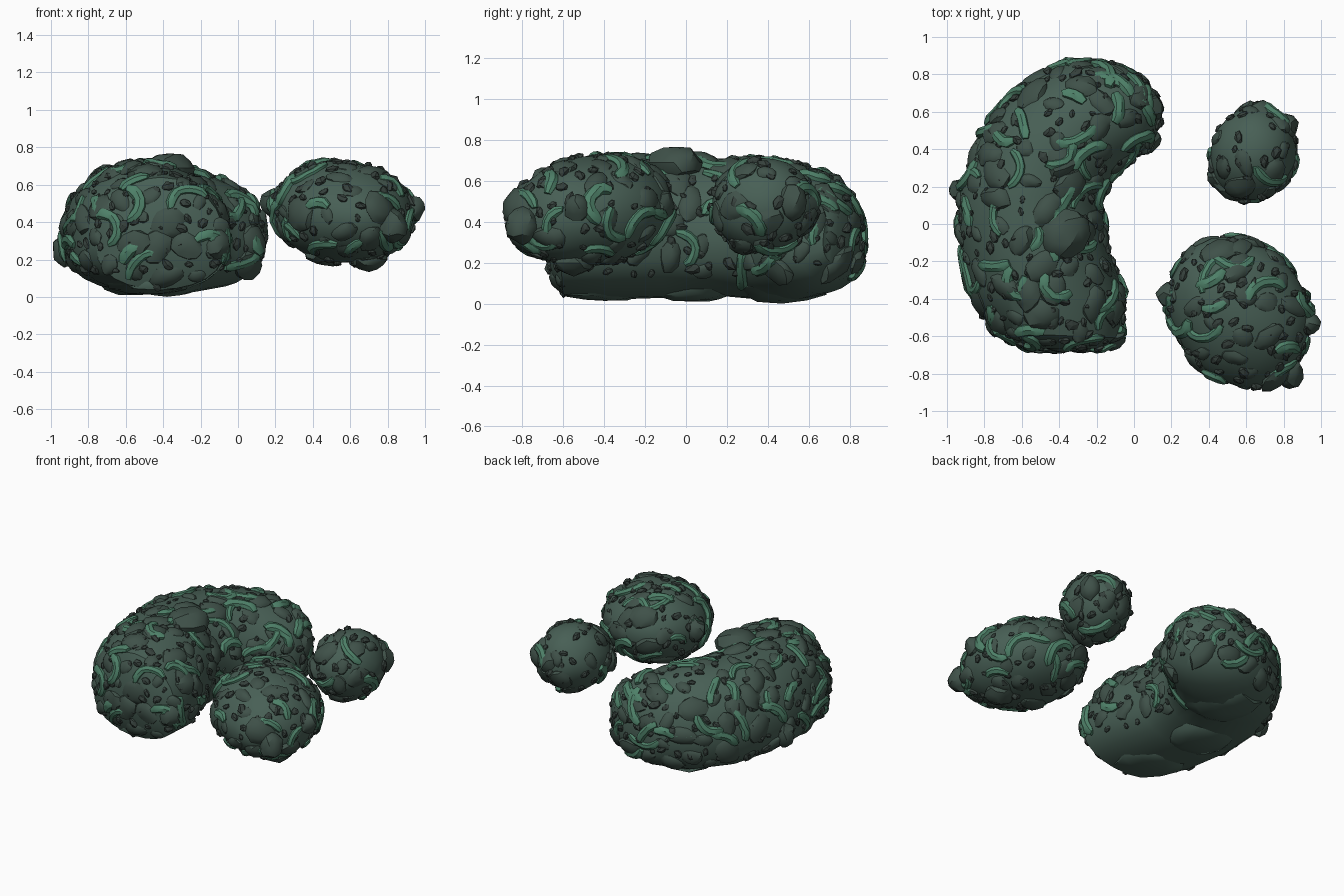
import bpy, bmesh, math, random
from mathutils import Vector, Matrix, noise
from mathutils.bvhtree import BVHTree

if "Cube" in bpy.data.objects:
    bpy.data.objects.remove(bpy.data.objects["Cube"])

random.seed(5)


def material(name, rgb):
    m = bpy.data.materials.new(name)
    m.diffuse_color = (*rgb, 1)
    m.use_nodes = True
    m.node_tree.nodes["Principled BSDF"].inputs["Base Color"].default_value = m.diffuse_color
    return m


BODY = material("rock_green_grey", (0.064, 0.115, 0.091))
STONE = material("stone_dark", (0.050, 0.083, 0.067))
PEBBLE = material("pebble_dark", (0.036, 0.052, 0.045))
MOSS = material("moss_green", (0.075, 0.215, 0.138))


def finish(bm, name, mat, angle):
    bmesh.ops.recalc_face_normals(bm, faces=bm.faces)
    me = bpy.data.meshes.new(name)
    bm.to_mesh(me)
    bm.free()
    ob = bpy.data.objects.new(name, me)
    bpy.context.collection.objects.link(ob)
    me.materials.append(mat)
    if angle:
        bpy.ops.object.select_all(action='DESELECT')
        ob.select_set(True)
        bpy.context.view_layer.objects.active = ob
        bpy.ops.object.shade_smooth_by_angle(angle=math.radians(angle))
    return ob


# Kidney rock: sections from an outer to an inner edge point, with low and high z
SECTIONS = [
    (-0.55, -0.665, -0.17, -0.665, 0.16, 0.50),
    (-0.76, -0.58, -0.07, -0.61, 0.04, 0.64),
    (-0.88, -0.36, -0.05, -0.39, 0.02, 0.71),
    (-0.94, -0.05, -0.14, -0.12, 0.03, 0.72),
    (-0.93, 0.20, -0.17, 0.10, 0.04, 0.71),
    (-0.82, 0.49, -0.11, 0.25, 0.02, 0.71),
    (-0.62, 0.74, 0.00, 0.35, 0.02, 0.69),
    (-0.37, 0.87, 0.11, 0.43, 0.05, 0.63),
    (-0.12, 0.86, 0.14, 0.55, 0.11, 0.55),
    (0.02, 0.79, 0.14, 0.67, 0.20, 0.44),
]


def kidney_mesh():
    bm = bmesh.new()
    n, rings = 24, []
    for x0, y0, x1, y1, lo, hi in SECTIONS:
        outer, inner = Vector((x0, y0, 0)), Vector((x1, y1, 0))
        c, half = (outer + inner) / 2, (inner - outer) / 2
        ring = []
        for i in range(n):
            a = math.tau * i / n
            s, co = math.sin(a), math.cos(a)
            mid = lo + (hi - lo) * 0.42
            h = hi - mid if s > 0 else mid - lo
            p = 0.97 if s > 0 else 0.75     # flatter underside
            z = mid + h * math.copysign(abs(s) ** p, s)
            ring.append(bm.verts.new(c + half * co + Vector((0, 0, z))))
        rings.append(ring)
    for a, b in zip(rings, rings[1:]):
        for i in range(n):
            bm.faces.new((a[i], a[(i + 1) % n], b[(i + 1) % n], b[i]))
    bm.faces.new(rings[0][::-1])
    bm.faces.new(rings[-1])
    bmesh.ops.triangulate(bm, faces=bm.faces)
    bmesh.ops.recalc_face_normals(bm, faces=bm.faces)
    return bm


# Egg-shaped rock
def egg_mesh(center, radii, turn, tilt):
    bm = bmesh.new()
    m = (Matrix.Translation(center) @ Matrix.Rotation(turn, 4, 'Z')
         @ Matrix.Rotation(tilt, 4, 'Y') @ Matrix.Diagonal((*radii, 1)))
    bmesh.ops.create_icosphere(bm, subdivisions=3, radius=1)
    for v in bm.verts:
        v.co *= 1 + 0.06 * noise.noise(v.co * 1.6 + Vector(center) * 5)
        v.co = m @ v.co
    bm.normal_update()
    return bm


def scatter(bm, count, gap, floor):
    """Random surface points, spaced apart, above a floor normal."""
    faces = list(bm.faces)
    weights = [f.calc_area() for f in faces]
    out = []
    for f in random.choices(faces, weights, k=count * 20):
        a, b = sorted((random.random(), random.random()))
        v = [x.co for x in f.verts]
        p = v[0] * a + v[1] * (b - a) + v[2] * (1 - b)
        if f.normal.z < floor:
            continue
        if all((p - q).length > gap for q, _ in out):
            out.append((p, f.normal.copy()))
            if len(out) == count:
                break
    return out


def lump(bm, p, normal, size, detail, jitter):
    rot = normal.to_track_quat('Z', 'Y').to_matrix().to_4x4()
    m = (Matrix.Translation(p) @ rot @ Matrix.Rotation(random.uniform(0, math.tau), 4, 'Z')
         @ Matrix.Diagonal((*size, 1)))
    made = bmesh.ops.create_icosphere(bm, subdivisions=detail, radius=1)["verts"]
    seed = Vector((random.uniform(0, 99), random.uniform(0, 99), 0))
    for v in made:      # broad dents plus fine jitter give a chiselled look
        k = 1 + 0.22 * noise.noise(v.co * 1.3 + seed)
        v.co = m @ (v.co * k * random.uniform(1 - jitter, 1 + jitter))


# Curved moss strand that follows the rock surface
def strand(bm, tree, p, normal, steps, radius):
    d = normal.orthogonal().normalized()
    d.rotate(Matrix.Rotation(random.uniform(0, math.tau), 3, normal))
    bend = random.choice((-1, 1)) * random.uniform(0.1, 0.4)
    rings, sides = [], 7
    for k in range(steps + 1):
        r = radius * (0.6 if k in (0, steps) else 1)
        side = normal.cross(d).normalized()
        c = p + normal * radius * 0.2
        rings.append([bm.verts.new(c + (side * math.cos(math.tau * i / sides)
                      + normal * math.sin(math.tau * i / sides) * 0.75) * r) for i in range(sides)])
        d.rotate(Matrix.Rotation(bend + random.uniform(-0.15, 0.15), 3, normal))
        p, normal, _, _ = tree.find_nearest(p + d * 0.034)
        d = (d - normal * d.dot(normal)).normalized()
    for a, b in zip(rings, rings[1:]):
        for i in range(sides):
            bm.faces.new((a[i], a[(i + 1) % sides], b[(i + 1) % sides], b[i]))
    bm.faces.new(rings[0])
    bm.faces.new(rings[-1])


def dress(base, name, stones, pebbles, strands, floor, big, extra=()):
    tree = BVHTree.FromBMesh(base)
    bm = bmesh.new()
    for p, n in scatter(base, stones, big * 1.3, floor):
        s = big * random.uniform(0.5, 1.15)
        lump(bm, p - n * s * 0.15, n, (s, s * random.uniform(0.6, 0.85), s * random.uniform(0.36, 0.46)), 2, 0.03)
    for pos, size in extra:
        lump(bm, Vector(pos), Vector((0, 0, 1)), size, 2, 0.03)
    finish(bm, name + "_stones", STONE, 30)
    bm = bmesh.new()
    for p, n in scatter(base, pebbles, 0.06, floor):
        s = random.uniform(0.018, 0.034)
        lump(bm, p + n * s * 0.1, n, (s * 1.25, s * 0.85, s * 0.7), 1, 0.15)
    finish(bm, name + "_pebbles", PEBBLE, 0)
    bm = bmesh.new()
    for p, n in scatter(base, strands, 0.12, floor + 0.2):
        strand(bm, tree, p, n, random.randint(4, 8), random.uniform(0.024, 0.036))
    finish(bm, name + "_moss_strands", MOSS, 40)
    finish(base, name, BODY, 40)


# Large kidney-shaped rock, with the summit boulder and side spurs
dress(kidney_mesh(), "kidney_rock", 100, 230, 65, -0.5, 0.1, [
    ((-0.37, -0.05, 0.69), (0.13, 0.15, 0.085)),
    ((-0.57, -0.07, 0.66), (0.07, 0.11, 0.07)),
    ((-0.48, -0.46, 0.62), (0.12, 0.12, 0.09)),
    ((-0.18, -0.45, 0.42), (0.13, 0.13, 0.12)),
    ((-0.93, 0.18, 0.25), (0.06, 0.06, 0.09)),
    ((-0.12, -0.60, 0.28), (0.08, 0.08, 0.09)),
    ((0.08, 0.62, 0.38), (0.08, 0.08, 0.12)),
    ((-0.40, 0.33, 0.67), (0.10, 0.09, 0.06)),
])

# Underside ridges of the large rock
bm = bmesh.new()
for x, y in ((-0.48, -0.40), (-0.53, 0.05), (-0.38, 0.47)):
    lump(bm, Vector((x, y, 0.08)), Vector((0, 0, 1)), (0.24, 0.2, 0.075), 2, 0.015)
finish(bm, "underside_ridges", BODY, 40)

# Middle egg-shaped rock
dress(egg_mesh((0.56, -0.47, 0.45), (0.43, 0.36, 0.268), math.radians(-55), math.radians(8)),
      "middle_rock", 42, 110, 28, -1.1, 0.095, [
    ((0.935, -0.53, 0.47), (0.065, 0.065, 0.07)),
    ((0.83, -0.80, 0.38), (0.08, 0.08, 0.09)),
    ((0.70, -0.55, 0.20), (0.10, 0.10, 0.06)),
    ((0.19, -0.38, 0.50), (0.07, 0.07, 0.08)),
])

# Small rock
dress(egg_mesh((0.64, 0.38, 0.48), (0.225, 0.255, 0.23), math.radians(-15), 0),
      "small_rock", 20, 50, 6, -1.1, 0.1, [
    ((0.81, 0.52, 0.50), (0.07, 0.07, 0.09)),
    ((0.68, 0.58, 0.50), (0.08, 0.08, 0.09)),
    ((0.46, 0.25, 0.45), (0.07, 0.07, 0.09)),
])
